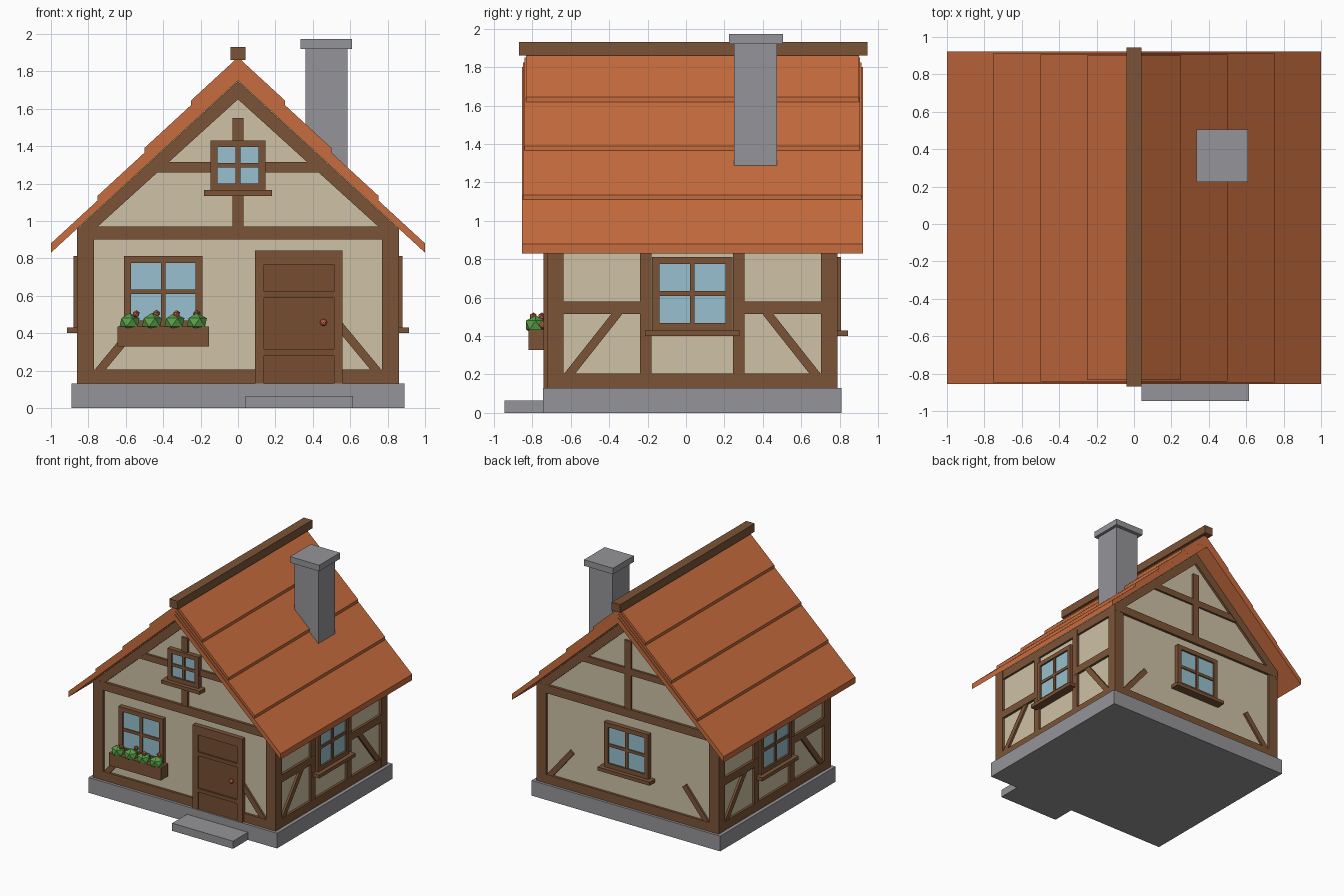
import bpy, bmesh, math
from mathutils import Matrix, Vector

if "Cube" in bpy.data.objects:
    bpy.data.objects.remove(bpy.data.objects["Cube"])


def material(name, r, g, b):
    m = bpy.data.materials.new(name)
    m.use_nodes = True
    m.diffuse_color = (r, g, b, 1)
    m.node_tree.nodes["Principled BSDF"].inputs["Base Color"].default_value = (r, g, b, 1)
    return m


PLASTER = material("cream plaster", .62, .54, .38)
TIMBER = material("brown timber", .20, .088, .038)
DOOR = material("door wood", .18, .073, .03)
ROOF = material("terracotta roof", .57, .15, .048)
STONE = material("grey stone", .30, .30, .32)
GLASS = material("blue glass", .31, .53, .62)
LEAF = material("green leaves", .10, .34, .06)
FLOWER = material("red flowers", .48, .11, .05)

CY = 0.033                    # depth centre of the house
HALF_W, HALF_D = 0.84, 0.735  # wall half sizes
PITCH, APEX = 0.92, 1.75      # underside line of the roof


def wall_frame(degrees, distance):
    """Local x runs along a wall, local -y points out of it."""
    return (Matrix.Translation((0, CY, 0)) @ Matrix.Rotation(math.radians(degrees), 4, "Z")
            @ Matrix.Translation((0, -distance, 0)))


WORLD = Matrix()
FRONT, BACK = wall_frame(0, HALF_D), wall_frame(180, HALF_D)
LEFT, RIGHT = wall_frame(90, HALF_W), wall_frame(-90, HALF_W)


def finish(name, bm, mat):
    mesh = bpy.data.meshes.new(name)
    bmesh.ops.recalc_face_normals(bm, faces=bm.faces)
    bm.to_mesh(mesh)
    bm.free()
    mesh.materials.append(mat)
    ob = bpy.data.objects.new(name, mesh)
    bpy.context.collection.objects.link(ob)
    return ob


def prism(name, frame, outline, inner, outer, mat):
    """Extrude an (x, z) outline outwards from a wall."""
    bm = bmesh.new()
    face = bm.faces.new([bm.verts.new(frame @ Vector((x, -inner, z))) for x, z in outline])
    out = bmesh.ops.extrude_face_region(bm, geom=[face])["geom"]
    push = frame.to_3x3() @ Vector((0, inner - outer, 0))
    bmesh.ops.translate(bm, vec=push, verts=[v for v in out if isinstance(v, bmesh.types.BMVert)])
    return finish(name, bm, mat)


def board(name, frame, x0, x1, z0, z1, outer=0.02, mat=TIMBER, inner=-0.01):
    return prism(name, frame, [(x0, z0), (x1, z0), (x1, z1), (x0, z1)], inner, outer, mat)


def box(name, x0, x1, y0, y1, z0, z1, mat):
    return board(name, WORLD, x0, x1, z0, z1, -y0, mat, -y1)


def brace(name, frame, a, b, width=0.045):
    a, b = Vector(a), Vector(b)
    n = (b - a).normalized().orthogonal() * width / 2
    return prism(name, frame, [a + n, b + n, b - n, a - n], -0.01, 0.017, TIMBER)


def ball(name, centre, radius, detail, mat, squash=1.0):
    bm = bmesh.new()
    bmesh.ops.create_icosphere(bm, subdivisions=detail, radius=radius)
    bmesh.ops.scale(bm, vec=(1, 1, squash), verts=bm.verts)
    bmesh.ops.translate(bm, vec=centre, verts=bm.verts)
    return finish(name, bm, mat)


def window(name, frame, cx, half, z0, z1, rim, sill=True, bar=0.0125):
    """Glass opening with a rim, crossing bars and an optional sill."""
    board(name + "_glass", frame, cx - half, cx + half, z0, z1, 0.025, GLASS)
    for s in (-1, 1):
        a, b = sorted((cx + s * half, cx + s * (half + rim)))
        board(name + "_side", frame, a, b, z0 - rim, z1 + rim, 0.04)
    board(name + "_head", frame, cx - half, cx + half, z1, z1 + rim, 0.04)
    board(name + "_foot", frame, cx - half, cx + half, z0 - rim, z0, 0.04)
    board(name + "_upright_bar", frame, cx - bar, cx + bar, z0, z1, 0.035)
    mid = (z0 + z1) / 2
    board(name + "_cross_bar", frame, cx - half, cx + half, mid - bar, mid + bar, 0.034)
    if sill:
        w = half + 2 * rim
        board(name + "_sill", frame, cx - w, cx + w, z0 - rim - 0.03, z0 - rim, 0.075)


# Stone base and step
box("stone_base", -.89, .89, -.745, .81, 0, .13, STONE)
box("door_step", .04, .615, -.945, -.74, 0, .065, STONE)

# Plaster body with gables
eave = APEX - PITCH * HALF_W
prism("plaster_walls", wall_frame(0, 0),
      [(-HALF_W, .13), (HALF_W, .13), (HALF_W, eave), (0, APEX), (-HALF_W, eave)],
      -HALF_D, HALF_D, PLASTER)

# Corner posts
for sx in (-1, 1):
    for y in (CY - .755, CY + .67):
        x0, x1 = sorted((sx * .77, sx * .862))
        box("corner_post", x0, x1, y, y + .085, .13, .955, TIMBER)

# Timbers shared by front and back gables
for frame in (FRONT, BACK):
    board("ground_beam", frame, -.78, .78, .13, .205)
    board("tie_beam", frame, -.86, .86, .90, .97, 0.022)
    board("collar_beam", frame, -.43, .43, 1.26, 1.315, 0.018)
    board("king_post", frame, -.03, .03, .97, 1.55, 0.019)
    top = APEX - .003
    prism("gable_rafters", frame,
          [(-.86, top - PITCH * .86), (0, top), (.86, top - PITCH * .86),
           (.86, .87), (0, 1.65), (-.86, .87)], -0.01, 0.021, TIMBER)
    for s in (-1, 1):
        brace("gable_brace", frame, (s * .745, .195), (s * .53, .455))

# Timbers and windows on both long sides
for frame in (LEFT, RIGHT):
    board("side_ground_beam", frame, -.70, .70, .13, .205)
    board("side_top_plate", frame, -.70, .70, .88, .955, 0.018)
    for s in (-1, 1):
        a, b = sorted((s * .212, s * .272))
        board("side_stud", frame, a, b, .20, .93, 0.019)
        a, b = sorted((s * .23, s * .71))
        board("side_rail", frame, a, b, .515, .58, 0.021)
        brace("side_brace", frame, (s * .65, .19), (s * .385, .525))
    window("side_window", frame, 0, .172, .467, .775, .037)

# End wall windows
window("back_window", BACK, 0, .172, .467, .775, .037)
window("front_window", FRONT, -.40, .172, .467, .775, .037, sill=False)
window("gable_window", FRONT, 0, .11, 1.2, 1.395, .036)

# Door with frame, straps and knob
for x in (.092, .512):
    board("door_frame_side", FRONT, x, x + .048, .13, .842, 0.04)
board("door_frame_head", FRONT, .14, .512, .767, .842, 0.04)
board("door_leaf", FRONT, .14, .512, .13, .767, 0.028, DOOR)
for z in (.28, .59):
    board("door_strap", FRONT, .14, .512, z, z + .032, 0.04, DOOR)
ball("door_knob", (.457, -.745, .457), .019, 2, FLOWER)

# Planter with bushes and flowers
box("planter", -.645, -.155, -.82, -.72, .328, .435, TIMBER)
for i in range(4):
    x = -.58 + i * .12
    ball("bush", (x, -.783, .457), .06, 1, LEAF, .85)
    ball("flower", (x + .035 - i * .012, -.795 + .045 * (i % 2), .502), .021, 1, FLOWER)

# Roof of stacked tile layers, each shorter than the one below
for i in range(4):
    reach, inset = 1 - .25 * i, .007 * i
    low = APEX if i == 0 else APEX + .05 + .025 * (i - 1) - .01
    high = APEX + .05 + .025 * i
    drop = PITCH * reach
    prism("roof_layer", wall_frame(0, 0),
          [(-reach, high - drop), (0, high), (reach, high - drop),
           (reach, low - drop), (0, low), (-reach, low - drop)],
          -.888 + inset, .888 - inset, ROOF)
box("ridge_beam", -.04, .04, -.87, .945, 1.86, 1.93, TIMBER)

# Chimney
box("chimney_stack", .36, .585, .25, .475, 1.15, 1.93, STONE)
box("chimney_cap", .335, .61, .225, .505, 1.92, 1.972, STONE)
